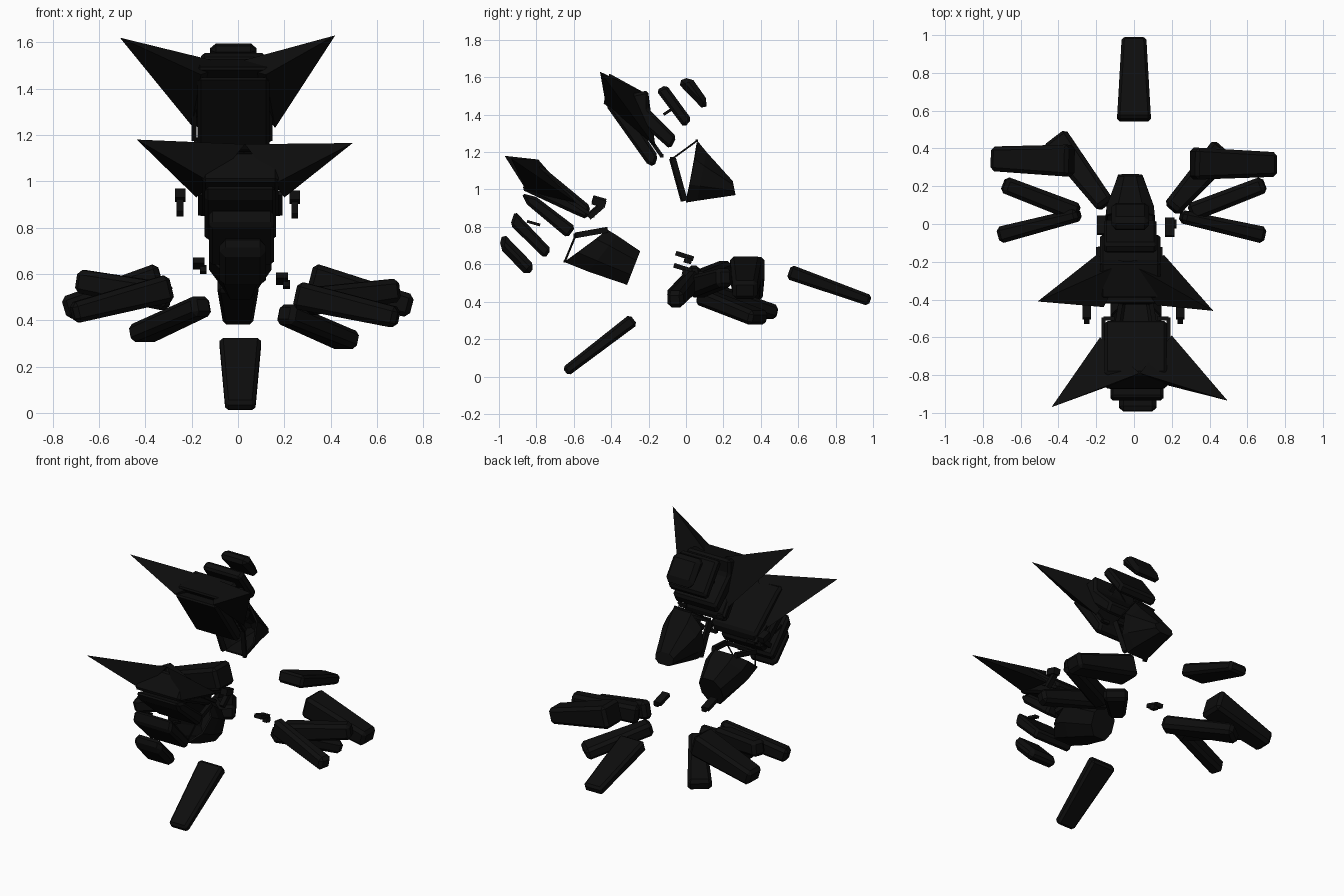
import bpy, bmesh
from mathutils import Vector as V

if "Cube" in bpy.data.objects:
    bpy.data.objects.remove(bpy.data.objects["Cube"])

mat = bpy.data.materials.new("black")
mat.diffuse_color = (0.004, 0.004, 0.004, 1)
mat.use_nodes = True
mat.node_tree.nodes["Principled BSDF"].inputs["Base Color"].default_value = mat.diffuse_color


def make(name, verts, faces, bevel=0.0):
    me = bpy.data.meshes.new(name)
    me.from_pydata([tuple(v) for v in verts], [], faces)
    bm = bmesh.new()
    bm.from_mesh(me)
    bmesh.ops.recalc_face_normals(bm, faces=bm.faces)
    bm.to_mesh(me)
    bm.free()
    ob = bpy.data.objects.new(name, me)
    bpy.context.collection.objects.link(ob)
    me.materials.append(mat)
    if bevel:
        b = ob.modifiers.new("bevel", 'BEVEL')
        b.width, b.segments = bevel, 1
    return ob


def beam(name, p0, p1, w0, w1, t0, t1, bevel=0.0):
    """Tapered box from p0 to p1; w is the level width, t the thickness."""
    p0, p1 = V(p0), V(p1)
    d = (p1 - p0).normalized()
    side = d.cross(V((0, 0, 1))).normalized()
    up = side.cross(d)
    vs = [p + side * sx * w / 2 + up * sz * t / 2
          for p, w, t in ((p0, w0, t0), (p1, w1, t1))
          for sx, sz in ((-1, -1), (1, -1), (1, 1), (-1, 1))]
    fs = [(0, 1, 2, 3), (4, 5, 6, 7)] + [(i, (i + 1) % 4, (i + 1) % 4 + 4, i + 4) for i in range(4)]
    return make(name, vs, fs, bevel)


def slab(name, prof, cx, hw, bevel=0.015):
    """Side profile (y, z) extruded across x."""
    n = len(prof)
    vs = [(cx + s * hw, y, z) for s in (-1, 1) for y, z in prof]
    fs = [tuple(range(n)), tuple(range(n, 2 * n))]
    fs += [(i, (i + 1) % n, (i + 1) % n + n, i + n) for i in range(n)]
    return make(name, vs, fs, bevel)


def wing(name, tip, crest, fore, back):
    return make(name, [tip, crest, fore, back], [(0, 1, 2), (0, 2, 3), (0, 3, 1), (1, 2, 3)])


def nose(name, cx, sections):
    """Hollow shell lofted through eight-sided sections (top, bottom, half width)."""
    ring = [(-.5, 1), (.5, 1), (1, .72), (1, .3), (.55, 0), (-.55, 0), (-1, .3), (-1, .72)]
    vs, fs = [], []
    for (ty, tz), (by, bz), hw in sections:
        vs += [(cx + hw * a, by + (ty - by) * h, bz + (tz - bz) * h) for a, h in ring]
    for k in range(len(sections) - 1):
        fs += [(8 * k + i, 8 * k + (i + 1) % 8, 8 * k + 8 + (i + 1) % 8, 8 * k + 8 + i) for i in range(8)]
    fs.append(tuple(range(len(vs) - 8, len(vs))))
    ob = make(name, vs, fs)
    s = ob.modifiers.new("wall", 'SOLIDIFY')
    s.thickness = 0.012


def frame(name, cx, hw, corner, thick_end, thin_end):
    """Open struts behind a nose shell."""
    for s in (-1, 1):
        c = (cx + s * hw * .8, *corner)
        beam(name + "_thick_strut", c, (cx + s * hw * .6, *thick_end), .025, .025, .03, .03)
        beam(name + "_thin_strut", c, (cx + s * hw * .5, *thin_end), .008, .008, .008, .008)
    beam(name + "_cross_bar", (cx - hw * .8, *corner), (cx + hw * .8, *corner), .025, .025, .02, .02)
    beam(name + "_rim_bar", (cx - hw * .5, *thin_end), (cx + hw * .5, *thin_end), .012, .012, .012, .012)


# Upper assembly: wings, stacked slabs, nose
crest = (-.04, -.2, 1.505)
wing("upper_wing_left", (-.51, -.41, 1.62), crest, (-.2, -.165, 1.24), (-.16, -.44, 1.46))
wing("upper_wing_right", (.42, -.46, 1.63), crest, (.16, -.165, 1.23), (.12, -.43, 1.46))
slab("upper_inner_slab", [(-.43, 1.45), (-.32, 1.44), (-.15, 1.18), (-.17, 1.12), (-.21, 1.14)], -.02, .155)
slab("upper_main_slab", [(-.4, 1.49), (-.2, 1.53), (-.2, 1.43), (-.05, 1.28), (-.085, 1.215), (-.17, 1.29)], -.02, .16)
slab("upper_third_slab", [(-.16, 1.53), (-.105, 1.56), (.03, 1.375), (-.01, 1.33)], -.02, .14)
slab("upper_outer_slab", [(-.05, 1.575), (.025, 1.605), (.12, 1.47), (.1, 1.42)], -.02, .1, .025)
nose("upper_nose", -.02, [((.065, 1.255), (.0, .93), .13), ((.11, 1.2), (.06, .94), .125),
                          ((.25, 1.045), (.265, .97), .065)])
frame("upper_nose", -.02, .13, (-.072, 1.165), (-.01, .94), (.058, 1.26))

# Lower assembly: the same parts folded the other way
crest = (.03, -.79, 1.16)
wing("lower_wing_left", (-.437, -.97, 1.18), crest, (-.18, -.6, .93), (-.11, -.85, .99))
wing("lower_wing_right", (.495, -.935, 1.165), crest, (.2, -.59, .93), (.16, -.85, .99))
slab("lower_main_slab", [(-.88, 1.0), (-.79, 1.13), (-.74, 1.1), (-.51, .91), (-.53, .84), (-.6, .87)], .01, .165)
slab("lower_inner_slab", [(-.88, .98), (-.8, .96), (-.59, .8), (-.635, .74), (-.85, .92)], .01, .155)
slab("lower_third_slab", [(-.94, .81), (-.915, .885), (-.72, .68), (-.755, .63)], .015, .14)
slab("lower_outer_slab", [(-1.0, .69), (-.98, .77), (-.805, .59), (-.85, .535)], .02, .1, .025)
nose("lower_nose", .01, [((-.42, .785), (-.645, .61), .135), ((-.37, .755), (-.52, .56), .135),
                         ((-.245, .67), (-.315, .49), .08)])
frame("lower_nose", .01, .135, (-.59, .755), (-.42, .785), (-.648, .615))

# Thin side rails and connectors joining the slabs
for s in (-1, 1):
    x = -.025 + s * .165
    beam("upper_side_rail", (x, -.3, 1.42), (x, -.13, 1.18), .02, .02, .02, .02)
    beam("upper_rail_end", (x, -.13, 1.18), (x - s * .05, -.13, 1.18), .02, .02, .02, .02)
    beam("upper_connector", (x * .6, -.12, 1.4), (x * .6, -.06, 1.44), .03, .03, .015, .015)
    x = .01 + s * .172
    beam("lower_side_rail", (x, -.64, .95), (x, -.5, .86), .02, .02, .02, .02)
    beam("lower_rail_end", (x, -.5, .86), (x - s * .06, -.5, .86), .02, .02, .02, .02)
    beam("lower_connector", (x * .6, -.85, .83), (x * .6, -.78, .81), .03, .03, .015, .015)

# Small clips floating beside the assemblies
for x, z in ((-.25, .0), (.245, -.01)):
    beam("upper_clip_arm", (x, -.52, .86 + z), (x, -.45, .92 + z), .03, .03, .03, .03)
    beam("upper_clip_head", (x, -.5, .95 + z), (x, -.43, .93 + z), .045, .045, .04, .04)
for x, y, z in ((-.16, -.01, .645), (.2, -.02, .58)):
    beam("lower_clip_body", (x - .01, y - .045, z + .015), (x - .01, y + .05, z - .015), .05, .05, .025, .025)
    beam("lower_clip_foot", (x + .01, y, z - .02), (x + .01, y + .04, z - .03), .03, .03, .03, .03)

# Centre spikes
beam("rear_spike", (0, .55, .56), (0, .985, .405), .18, .13, .08, .06, .015)
beam("front_spike", (.01, -.28, .305), (.01, -.645, .025), .18, .13, .07, .055, .015)

# Four armoured fingers on each side
fingers = {
    "upper_finger": [((-.33, .335, .575), (-.75, .345, .45)), ((.31, .32, .575), (.75, .315, .46)), (.17, .13, .15, .1)],
    "rear_finger": [((-.15, .1, .465), (-.42, .455, .34)), ((.2, .08, .43), (.475, .395, .31)), (.1, .15, .09, .08)],
    "middle_finger": [((-.3, .06, .5), (-.69, .21, .57)), ((.3, .06, .48), (.69, .21, .53)), (.1, .09, .12, .1)],
    "front_finger": [((-.29, .05, .54), (-.715, -.06, .43)), ((.25, .04, .51), (.69, -.06, .41)), (.07, .09, .12, .09)],
}
for name, (left, right, size) in fingers.items():
    beam(name + "_left", *left, *size, .02)
    beam(name + "_right", *right, *size, .02)
